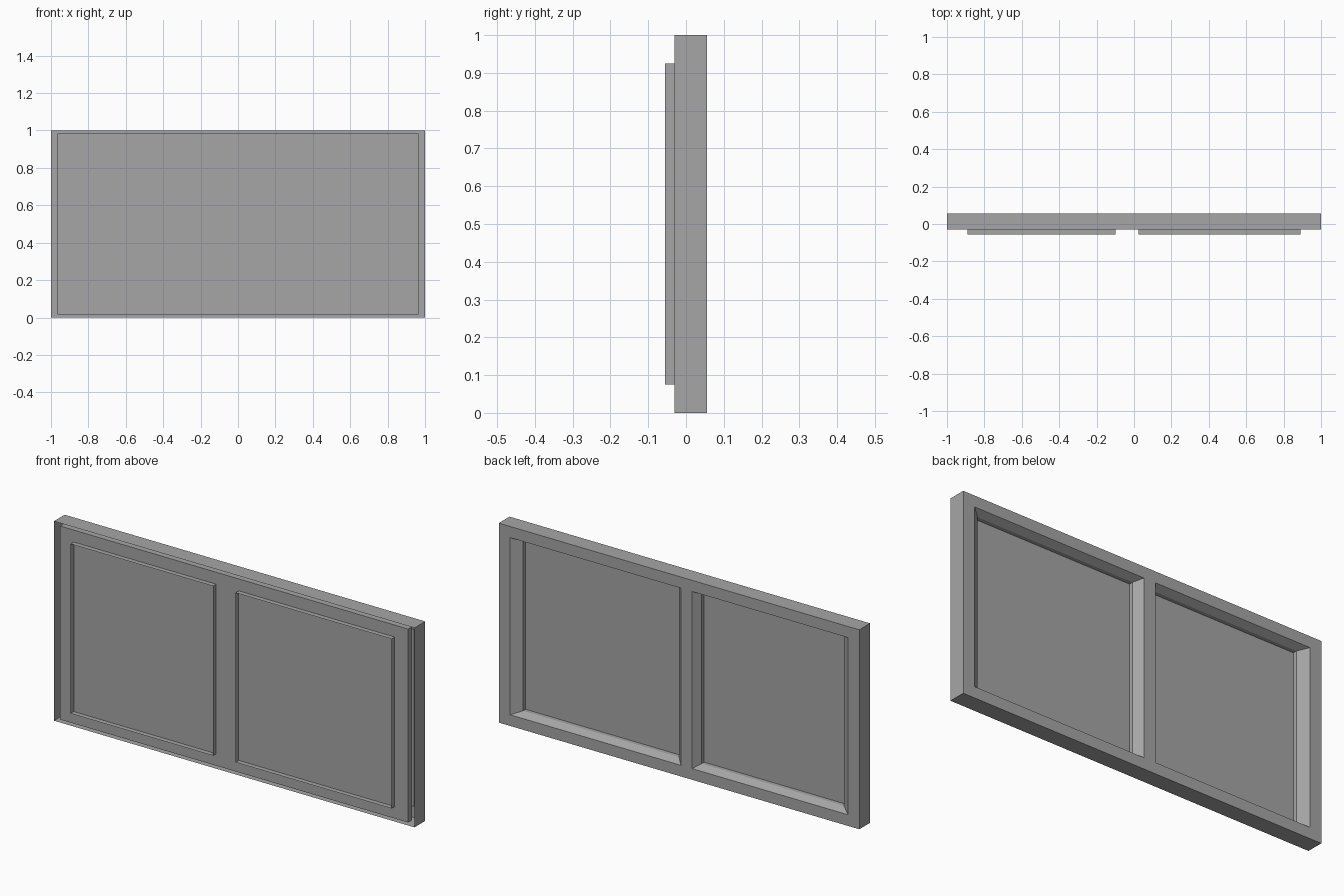
import bpy
import bmesh

cube = bpy.data.objects.get("Cube")
if cube:
    bpy.data.objects.remove(cube, do_unlink=True)

grey = bpy.data.materials.new("mid_grey")
grey.use_nodes = True
colour = (0.38, 0.38, 0.38, 1)
grey.diffuse_color = colour
grey.node_tree.nodes["Principled BSDF"].inputs["Base Color"].default_value = colour


def loft(name, rings, caps=False, cyclic=True):
    """Join rows of points with faces; optionally cap the ends."""
    bm = bmesh.new()
    loops = [[bm.verts.new(p) for p in ring] for ring in rings]
    n = len(loops[0])
    if caps:
        bm.faces.new(loops[0])
        bm.faces.new(loops[-1])
    for a, b in zip(loops, loops[1:]):
        for i in range(n if cyclic else n - 1):
            j = (i + 1) % n
            bm.faces.new((a[i], a[j], b[j], b[i]))
    bmesh.ops.recalc_face_normals(bm, faces=bm.faces)
    mesh = bpy.data.meshes.new(name)
    bm.to_mesh(mesh)
    bm.free()
    mesh.materials.append(grey)
    obj = bpy.data.objects.new(name, mesh)
    bpy.context.collection.objects.link(obj)


def rectangle(x0, x1, z0, z1, y):
    return [(x0, y, z0), (x1, y, z0), (x1, y, z1), (x0, y, z1)]


# Outer frame: sheet shell, open at the front, chamfered round the back opening
# (inset from the sides, inset from top and bottom, depth)
profile = [(0, 0, -0.03), (0, 0, 0.055), (0.063, 0.056, 0.055),
           (0.11, 0.075, 0.02), (0.11, 0.075, 0)]
loft("outer_frame",
     [rectangle(wx - 1, 1 - wx, wz, 1 - wz, y) for wx, wz, y in profile])

# Off-centre upright with chamfered back edges
upright = [(-0.10, 0), (-0.10, 0.02), (-0.073, 0.055),
           (-0.01, 0.055), (0.025, 0.02), (0.025, 0)]
loft("middle_upright",
     [[(x, y, z) for x, y in upright] for z in (0.056, 0.944)], cyclic=False)

# Backing plate set inside the frame with a narrow gap all round
loft("backing_plate",
     [rectangle(-0.965, 0.965, 0.015, 0.985, y) for y in (-0.03, 0)], caps=True)

# Thin lips standing out round each pane on the front
for name, x0, x1 in (("right_lip", -0.89, -0.10), ("left_lip", 0.025, 0.89)):
    loft(name, [rectangle(x0, x1, 0.075, 0.925, y) for y in (-0.055, -0.03)])
